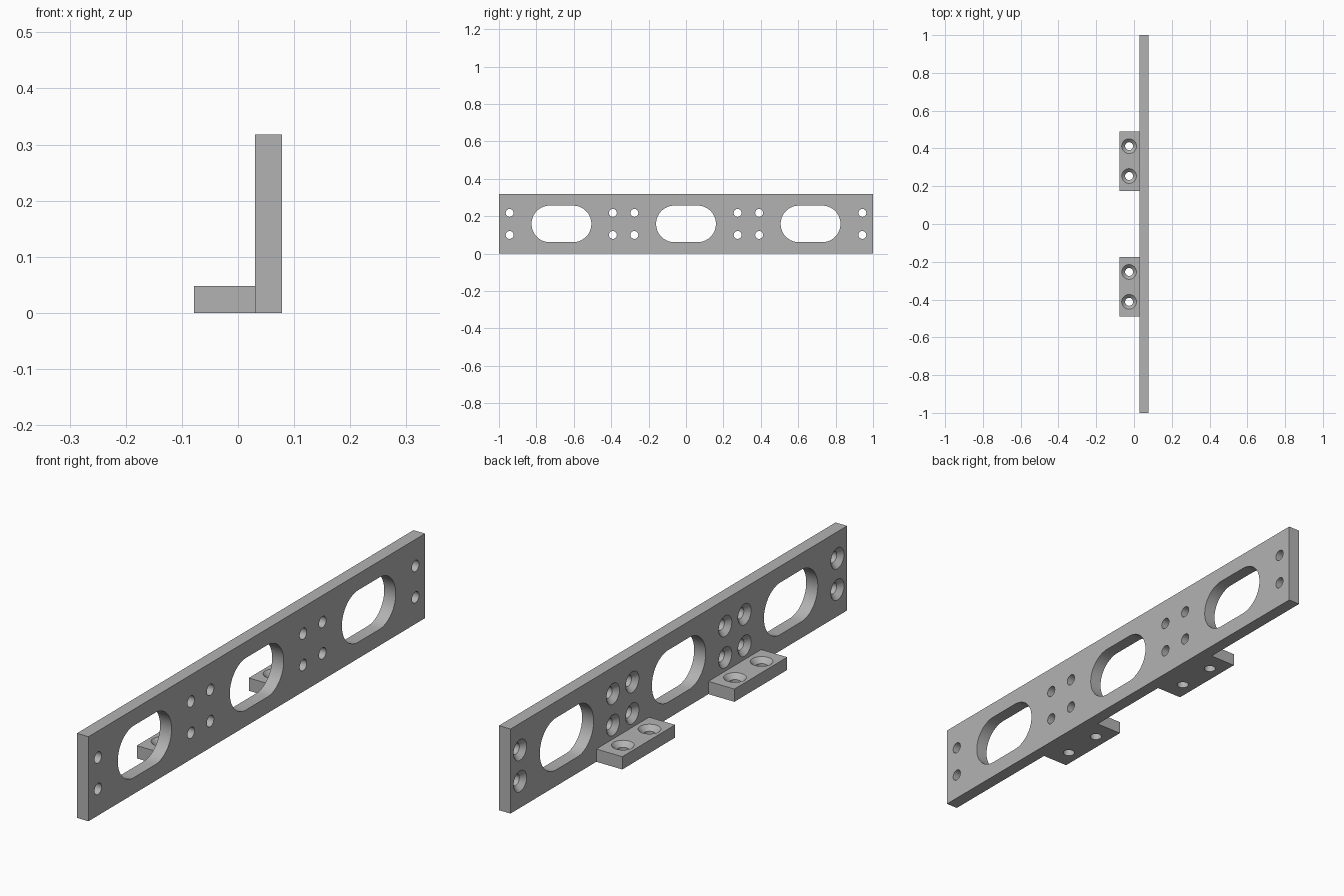
import bpy, bmesh
from math import cos, sin, pi
from mathutils import Matrix

cube = bpy.data.objects.get("Cube")
if cube:
    bpy.data.objects.remove(cube, do_unlink=True)

THICK, HEIGHT = 0.048, 0.318
FACE_X, BACK_X = 0.03, 0.078      # countersunk face and plain face of the plate
SCREW_R, SINK_R, SINK_DEPTH = 0.021, 0.039, 0.018

steel = bpy.data.materials.new("grey steel")
steel.use_nodes = True
steel.diffuse_color = (0.45, 0.45, 0.45, 1)
steel.node_tree.nodes["Principled BSDF"].inputs["Base Color"].default_value = steel.diffuse_color


def make_object(name, bm):
    bmesh.ops.recalc_face_normals(bm, faces=bm.faces)
    mesh = bpy.data.meshes.new(name)
    bm.to_mesh(mesh)
    bm.free()
    mesh.materials.append(steel)
    obj = bpy.data.objects.new(name, mesh)
    bpy.context.collection.objects.link(obj)
    return obj


def box(name, low, high):
    bm = bmesh.new()
    bmesh.ops.create_cube(bm, size=1)
    for v in bm.verts:
        v.co = [h if c > 0 else l for c, l, h in zip(v.co, low, high)]
    return make_object(name, bm)


def loft(bm, matrix, rings):
    """Closed solid through (radius, height, straight half length) rings."""
    n = 48
    loops = []
    for radius, height, half in rings:
        loop = []
        for i in range(n):
            a = 2 * pi * (i + 0.5) / n
            x = radius * cos(a) + (half if cos(a) > 0 else -half)
            loop.append(bm.verts.new(matrix @ Matrix.Translation((x, radius * sin(a), height)).translation))
        loops.append(loop)
    for lower, upper in zip(loops, loops[1:]):
        for i in range(n):
            j = (i + 1) % n
            bm.faces.new((lower[i], lower[j], upper[j], upper[i]))
    bm.faces.new(loops[0][::-1])
    bm.faces.new(loops[-1])


# Countersunk screw hole: local z = 0 is the sunk face, running out along +z
SCREW = [(SCREW_R, -0.1, 0), (SCREW_R, -SINK_DEPTH, 0), (SINK_R, 0, 0), (SINK_R, 0.02, 0)]
SLOT = [(0.098, -0.1, 0.062), (0.098, 0.1, 0.062)]


def cut(obj, bm):
    cutter = make_object("hole_cutter", bm)
    cutter.hide_render = True
    mod = obj.modifiers.new("holes", 'BOOLEAN')
    mod.operation = 'DIFFERENCE'
    mod.solver = 'EXACT'
    mod.object = cutter
    bpy.ops.object.select_all(action='DESELECT')
    bpy.context.view_layer.objects.active = obj
    obj.select_set(True)
    bpy.ops.object.modifier_apply(modifier=mod.name)
    bpy.data.objects.remove(cutter, do_unlink=True)
    bpy.ops.object.shade_smooth_by_angle(angle=pi / 6)


# Upright plate: three long slots and pairs of screw holes
plate = box("upright_plate", (FACE_X, -1, 0), (BACK_X, 1, HEIGHT))
# local x -> world y, local y -> world -z, local z -> world -x
sideways = Matrix(((0, 0, -1, 0), (1, 0, 0, 0), (0, -1, 0, 0), (0, 0, 0, 1)))
holes = bmesh.new()
for y in (-0.666, 0, 0.666):
    loft(holes, Matrix.Translation((FACE_X, y, HEIGHT / 2)) @ sideways, SLOT)
for side in (-1, 1):
    for y in (0.276, 0.391, 0.943):
        for z in (-0.059, 0.059):
            loft(holes, Matrix.Translation((FACE_X, side * y, HEIGHT / 2 + z)) @ sideways, SCREW)
cut(plate, holes)

# Two mounting feet, each with two screw holes sunk from above
for name, side in (("front_foot", -1), ("rear_foot", 1)):
    mid = side * 0.333
    foot = box(name, (-BACK_X, mid - 0.157, 0), (FACE_X, mid + 0.157, THICK))
    holes = bmesh.new()
    for offset in (-0.079, 0.079):
        loft(holes, Matrix.Translation((-0.026, mid + offset, THICK)), SCREW)
    cut(foot, holes)
